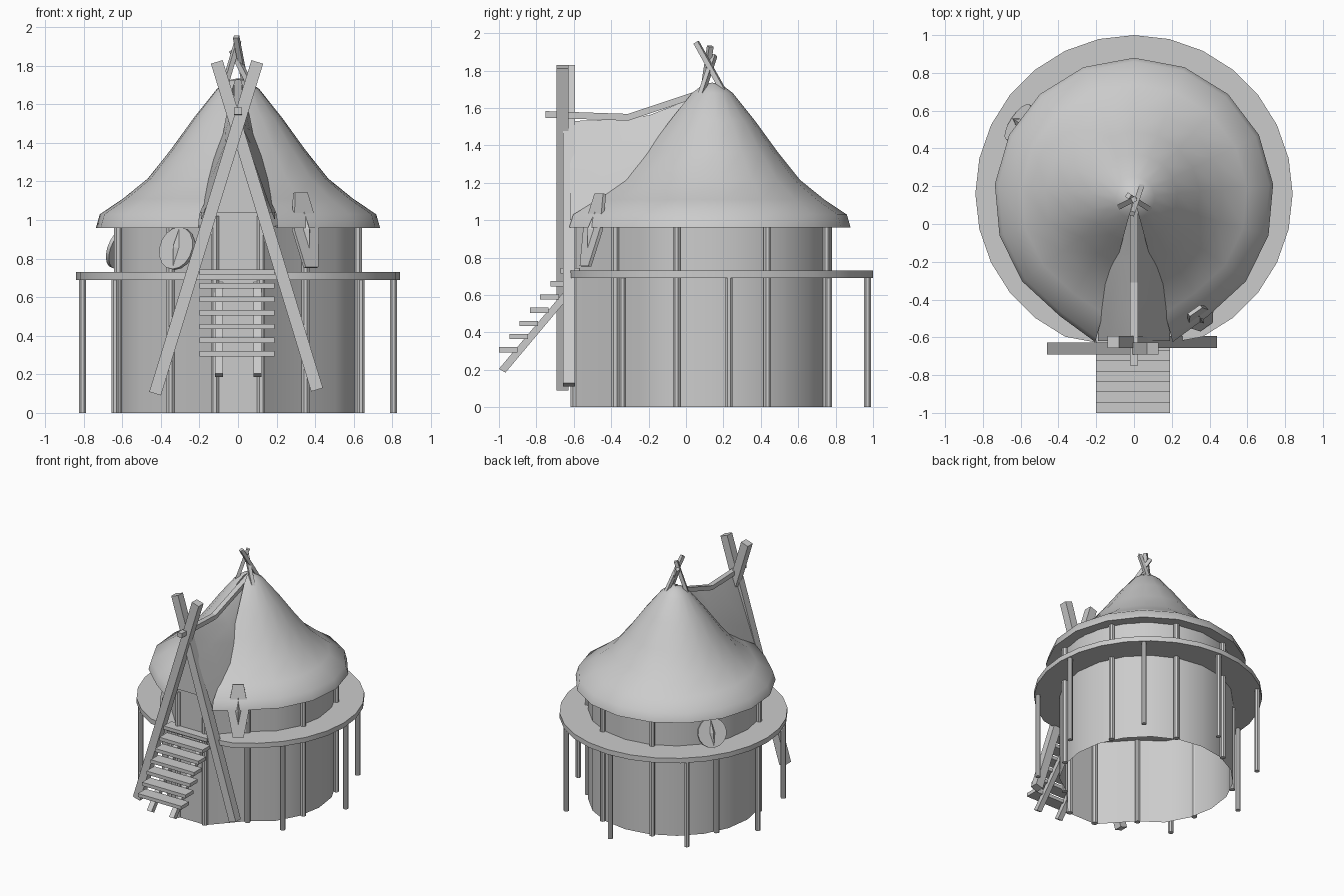
import bpy, bmesh
from math import sin, cos, radians, pi
from mathutils import Vector, Matrix

if "Cube" in bpy.data.objects:
    bpy.data.objects.remove(bpy.data.objects["Cube"])


def make(name, verts, faces, smooth=None):
    me = bpy.data.meshes.new(name)
    me.from_pydata([tuple(v) for v in verts], [], faces)
    bm = bmesh.new()
    bm.from_mesh(me)
    bmesh.ops.recalc_face_normals(bm, faces=bm.faces)
    bm.to_mesh(me)
    bm.free()
    ob = bpy.data.objects.new(name, me)
    bpy.context.collection.objects.link(ob)
    if smooth:
        bpy.ops.object.select_all(action='DESELECT')
        ob.select_set(True)
        bpy.context.view_layer.objects.active = ob
        bpy.ops.object.shade_smooth_by_angle(angle=radians(smooth))
    return ob


def prism(name, outline, depth, mat=Matrix(), smooth=None):
    """Extrude a 2D outline along local z and place it."""
    n = len(outline)
    vs = [mat @ Vector((x, y, z)) for z in (0, depth) for x, y in outline]
    fs = [tuple(range(n)), tuple(range(n, 2 * n))]
    fs += [(i, (i + 1) % n, n + (i + 1) % n, n + i) for i in range(n)]
    return make(name, vs, fs, smooth)


def ring(n, r, start=0.0):
    return [(r * cos(start + 2 * pi * i / n), r * sin(start + 2 * pi * i / n)) for i in range(n)]


def pole(name, a, b, r, n=8, smooth=40):
    a, b = Vector(a), Vector(b)
    d = b - a
    mat = Matrix.Translation(a) @ d.to_track_quat('Z', 'Y').to_matrix().to_4x4()
    return prism(name, ring(n, r, pi / n), d.length, mat, smooth)


def box(name, x0, x1, y0, y1, z0, z1):
    return prism(name, [(x0, y0), (x1, y0), (x1, y1), (x0, y1)], z1 - z0,
                 Matrix.Translation((0, 0, z0)))


def polar(cy, r, deg):
    return r * cos(radians(deg)), cy + r * sin(radians(deg))


# Open-bottomed round wall with a projecting entrance
out = [polar(0.14, 0.64, -56 + 292 * i / 16) for i in range(17)]
out[0], out[-1] = (0.34, -0.37), (-0.34, -0.37)
out += [(-0.13, -0.6), (0.13, -0.6)]
n = len(out)
make("wall", [(x, y, z) for z in (0, 1.04) for x, y in out],
     [(i, (i + 1) % n, n + (i + 1) % n, n + i) for i in range(n)], 30)

# Wall posts and entrance posts
for s in (-1, 1):
    for deg, r in ((-56, 0.625), (-17, 0.65), (27, 0.65), (70, 0.65)):
        x, y = polar(0.14, r, deg)
        pole("wall_post", (s * x, y, 0), (s * x, y, 1.0), 0.022)
    pole("entrance_post", (s * 0.12, -0.595, 0), (s * 0.12, -0.595, 1.02), 0.023)

# Deck and its supports
deck = [polar(0.16, 0.84, 90 + 360 * i / 28) for i in range(28)]
prism("deck", [(x, max(y, -0.63)) for x, y in deck], 0.04,
      Matrix.Translation((0, 0, 0.69)), 30)
for deg in (-38, 5, 48, 90, 132, 175, 218):
    x, y = polar(0.16, 0.81, deg)
    pole("deck_post", (x, y, 0), (x, y, 0.7), 0.02)

# Thatched cone roof, drawn forward beside the entrance
prof = [(0.64, 0.97), (0.74, 0.96), (0.72, 1.03), (0.6, 1.11), (0.47, 1.215),
        (0.35, 1.365), (0.23, 1.53), (0.11, 1.68), (0.05, 1.725), (0.003, 1.735)]
degs = [-75, -58] + [-58 + 296 * i / 14 for i in range(1, 14)] + [238, 255]
vs = []
for d in degs:
    front = d in (-75, 255)
    for r, z in prof:
        k = 1 + (0.07 * r / 0.74 if front else 0)
        x, y = polar(0.14, r * k, d)
        vs.append((x, y, z))
m = len(prof)
make("cone_roof", vs, [(j * m + i, j * m + i + 1, (j + 1) * m + i + 1, (j + 1) * m + i)
                       for j in range(len(degs) - 1) for i in range(m - 1)], 50)

# Entrance gable: sections of (y, ridge z, half width, foot z, bulge)
secs = [(-0.62, 1.53, 0.19, 1.0, 0.0), (-0.45, 1.535, 0.195, 1.05, 0.06),
        (-0.2, 1.56, 0.18, 1.18, 0.08), (-0.02, 1.63, 0.1, 1.42, 0.04),
        (0.12, 1.71, 0.02, 1.66, 0.0)]
vs = []
for y, zr, w, zf, b in secs:
    for t in (-1, -0.7, -0.35, 0, 0.35, 0.7, 1):
        a = abs(t)
        vs.append((t * w, y, zr + (zf - zr) * a + b * 4 * a * (1 - a) * 0.5))
make("gable_roof", vs, [(j * 7 + i, j * 7 + i + 1, j * 7 + i + 8, j * 7 + i + 7)
                        for j in range(4) for i in range(6)], 35)
make("gable_infill", [(-0.17, -0.58, 1.0), (0.17, -0.58, 1.0), (0, -0.58, 1.48)], [(0, 1, 2)])

# Ridge beam, bent along the saddle
path = [(-0.75, 1.565), (-0.31, 1.55), (0.17, 1.71)]
prism("ridge_beam", [(y, z - 0.018) for y, z in path] + [(y, z + 0.018) for y, z in path[::-1]],
      0.04, Matrix(((0, 0, 1, -0.02), (1, 0, 0, 0), (0, 1, 0, 0), (0, 0, 0, 1))))

# Tall crossed poles at the entrance
pole("crossed_pole_left", (-0.43, -0.66, 0.1), (0.1, -0.66, 1.82), 0.045, 4, None)
pole("crossed_pole_right", (0.41, -0.625, 0.12), (-0.11, -0.625, 1.82), 0.045, 4, None)

# Small poles at the apex
for a, b in (((-0.01, 0.055, 1.95), (0.04, 0.2, 1.69)),
             ((-0.03, 0.15, 1.88), (0.08, 0.08, 1.67)),
             ((0.0, 0.13, 1.93), (-0.08, 0.09, 1.66))):
    pole("apex_pole", a, b, 0.019, 4, None)

# Stairs
for i in range(7):
    y = -1.0 + i * 0.055
    z = 0.293 + i * 0.0705
    box("tread", -0.2, 0.19, y, y + 0.1, z, z + 0.028)
side = [(-1.0, 0.205), (-0.965, 0.185), (-0.6, 0.62), (-0.6, 0.68)]
for x in (-0.12, 0.08):
    prism("stringer", side, 0.042,
          Matrix(((0, 0, 1, x), (1, 0, 0, 0), (0, 1, 0, 0), (0, 0, 0, 1))))


def shield(name, outline, pos, deg, lean):
    """Thin shield with a spindle boss, facing outward and leaning on the wall."""
    mat = (Matrix.Translation(pos) @ Matrix.Rotation(radians(deg + 90), 4, 'Z')
           @ Matrix.Rotation(radians(90 - lean), 4, 'X'))
    prism(name, outline, 0.02, mat, 30)
    vs = [(0, 0.1, 0.02), (-0.02, 0, 0.02), (0, -0.1, 0.02), (0.02, 0, 0.02), (0, 0, 0.045)]
    make(name + "_boss", [mat @ Vector(v) for v in vs],
         [(0, 1, 4), (1, 2, 4), (2, 3, 4), (3, 0, 4)])


hexa = [(-0.04, -0.2), (0.04, -0.2), (0.078, 0), (0.04, 0.2), (-0.04, 0.2), (-0.078, 0)]
shield("long_shield", hexa, (0.345, -0.49, 0.945), -55, 14)
shield("round_shield_front", ring(16, 0.112), (-0.31, -0.46, 0.85), -130, 14)
shield("round_shield_back", ring(16, 0.112), (-0.6, 0.53, 0.85), 146, 20)
